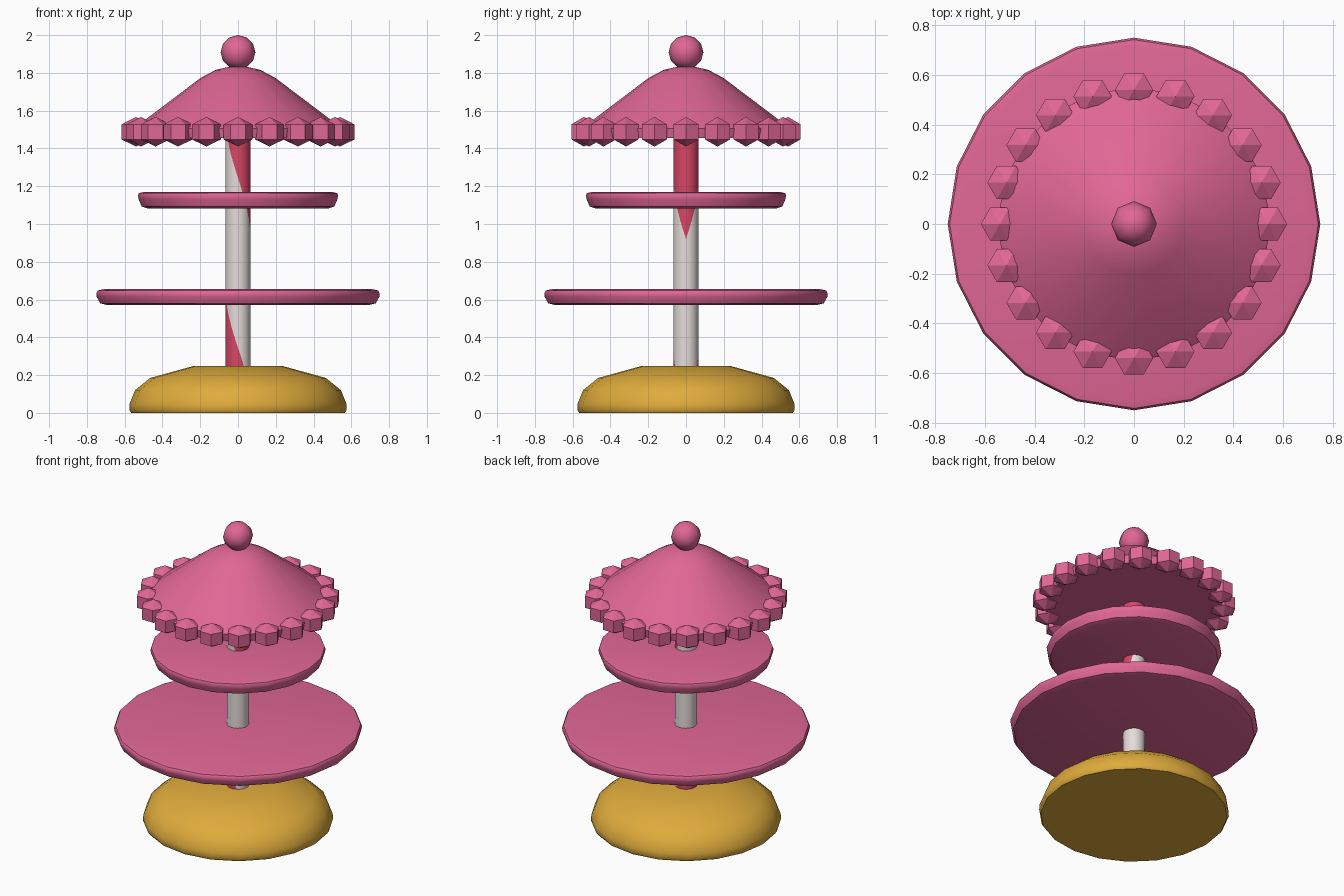
import bpy, bmesh, math

if "Cube" in bpy.data.objects:
    bpy.data.objects.remove(bpy.data.objects["Cube"])


def material(name, rgb):
    m = bpy.data.materials.new(name)
    m.diffuse_color = (*rgb, 1)
    m.use_nodes = True
    m.node_tree.nodes["Principled BSDF"].inputs["Base Color"].default_value = m.diffuse_color
    return m


pink = material("pink", (0.75, 0.135, 0.30))
gold = material("gold", (0.74, 0.41, 0.045))
white = material("warm white", (0.78, 0.72, 0.70))
red = material("red", (0.68, 0.06, 0.13))


def finish(name, bm, mats, smooth=None):
    bmesh.ops.recalc_face_normals(bm, faces=bm.faces)
    me = bpy.data.meshes.new(name)
    bm.to_mesh(me)
    bm.free()
    ob = bpy.data.objects.new(name, me)
    bpy.context.collection.objects.link(ob)
    for m in mats:
        me.materials.append(m)
    if smooth:
        bpy.ops.object.select_all(action='DESELECT')
        ob.select_set(True)
        bpy.context.view_layer.objects.active = ob
        bpy.ops.object.shade_smooth_by_angle(angle=math.radians(smooth))
    return ob


def lathe(bm, profile, sides, cx=0, cy=0):
    """Spin (radius, z) points, bottom to top, and cap or point the ends."""
    rings = []
    for r, z in profile:
        n = sides if r > 0 else 1
        rings.append([bm.verts.new((cx + r * math.cos(2 * math.pi * i / n),
                                    cy + r * math.sin(2 * math.pi * i / n), z)) for i in range(n)])
    for a, b in zip(rings, rings[1:]):
        for i in range(sides):
            j = (i + 1) % sides
            vs = [a[i % len(a)], a[j % len(a)], b[j % len(b)], b[i % len(b)]]
            bm.faces.new(list(dict.fromkeys(vs)))
    for end in (rings[0], rings[-1]):
        if len(end) > 1:
            bm.faces.new(end)


def turned(name, profile, mat, sides=20, smooth=40):
    bm = bmesh.new()
    lathe(bm, profile, sides)
    return finish(name, bm, [mat], smooth)


# Domed base
turned("base", [(0.565, 0), (0.575, 0.015), (0.573, 0.05), (0.545, 0.12),
                (0.465, 0.185), (0.24, 0.247)], gold)

# Two serving plates
turned("lower_plate", [(0.69, 0.57), (0.73, 0.58), (0.748, 0.615), (0.75, 0.635),
                       (0.742, 0.648), (0.71, 0.655)], pink)
turned("upper_plate", [(0.48, 1.083), (0.51, 1.093), (0.526, 1.13), (0.53, 1.15),
                       (0.525, 1.163), (0.50, 1.17)], pink)

# Pole: stripe borders rise with the angle away from +x
bm = bmesh.new()
N, R = 24, 0.066
columns = []
for i in range(N):
    a = 2 * math.pi * i / N
    d = min(i, N - i) * 360 / N
    heights = (0.02, 0.03 + 0.0035 * d, 0.92 + 0.0036 * d, 1.60)
    columns.append([bm.verts.new((R * math.cos(a), R * math.sin(a), z)) for z in heights])
for i in range(N):
    p, q = columns[i], columns[(i + 1) % N]
    for k in range(3):
        f = bm.faces.new((p[k], q[k], q[k + 1], p[k + 1]))
        f.material_index = 0 if k == 1 else 1
finish("striped_pole", bm, [white, red], 40)

# Conical canopy
turned("canopy", [(0.54, 1.455), (0.55, 1.505), (0.50, 1.545), (0.20, 1.772),
                  (0.12, 1.815), (0.05, 1.832), (0, 1.835)], pink)

# Ring of low-poly beads round the canopy rim
bm = bmesh.new()
for i in range(20):
    a = 2 * math.pi * i / 20
    lathe(bm, [(0, 1.41), (0.077, 1.448), (0.077, 1.527), (0, 1.567)], 6,
          0.54 * math.cos(a), 0.54 * math.sin(a))
finish("rim_beads", bm, [pink])

# Ball finial
turned("finial", [(0.092 * math.sin(math.pi * k / 6) if 0 < k < 6 else 0,
                   1.909 - 0.091 * math.cos(math.pi * k / 6)) for k in range(7)],
       pink, 8, 60)
